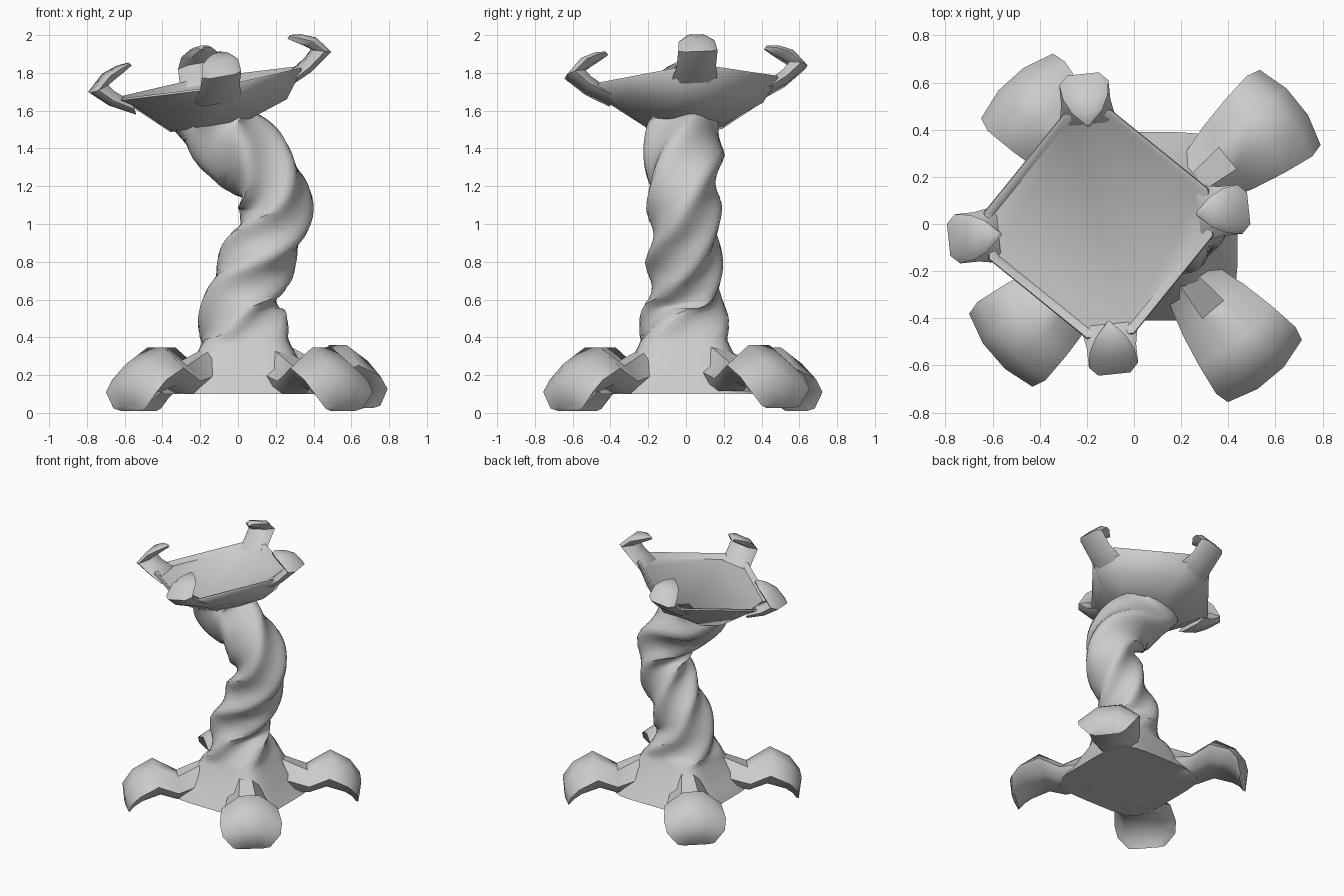
import bpy, bmesh
from math import sin, cos, radians, pi
from mathutils import Vector

if "Cube" in bpy.data.objects:
    bpy.data.objects.remove(bpy.data.objects["Cube"])


def loft(name, rings, angle):
    """Skin a list of equal-length point rings and cap both ends."""
    bm = bmesh.new()
    vs = [[bm.verts.new(p) for p in ring] for ring in rings]
    n = len(vs[0])
    for a, b in zip(vs, vs[1:]):
        for i in range(n):
            j = (i + 1) % n
            bm.faces.new((a[i], a[j], b[j], b[i]))
    bm.faces.new(vs[0][::-1])
    bm.faces.new(vs[-1])
    bmesh.ops.recalc_face_normals(bm, faces=bm.faces)
    me = bpy.data.meshes.new(name)
    bm.to_mesh(me)
    bm.free()
    ob = bpy.data.objects.new(name, me)
    bpy.context.collection.objects.link(ob)
    bpy.ops.object.select_all(action='DESELECT')
    ob.select_set(True)
    bpy.context.view_layer.objects.active = ob
    bpy.ops.object.shade_smooth_by_angle(angle=radians(angle))
    return ob


def spline(rows, steps):
    """Catmull-Rom through the rows; yields (point, tangent)."""
    P = [Vector(r) for r in rows]
    P = [P[0] - (P[1] - P[0])] + P + [P[-1] * 2 - P[-2]]
    out = []
    for k in range(1, len(P) - 2):
        a, b, c, d = P[k - 1:k + 3]
        last = k == len(P) - 3
        for s in range(steps + (1 if last else 0)):
            t = s / steps
            p = 0.5 * (2 * b + (c - a) * t + (2 * a - 5 * b + 4 * c - d) * t * t
                       + (3 * b - a - 3 * c + d) * t ** 3)
            g = 0.5 * ((c - a) + (2 * a - 5 * b + 4 * c - d) * 2 * t
                       + (3 * b - a - 3 * c + d) * 3 * t * t)
            out.append((p, g))
    return out


def limb(name, origin, ang, profile, angle, lift, crown, sag):
    """Six-sided limb; profile rows are r_top, z_top, r_low, z_low, half width."""
    u = Vector((cos(ang), sin(ang), 0))
    w = Vector((-sin(ang), cos(ang), 0))
    rings = []
    for r1, z1, r0, z0, hw in profile:
        rm, zm = r1 + (r0 - r1) * sag, z1 + (z0 - z1) * sag
        ring = []
        for r, z, s in ((r1, z1, crown), (rm, zm, 1), (r0, z0, .65),
                        (r0, z0, -.65), (rm, zm, -1), (r1, z1, -crown)):
            p = origin + u * r + w * hw * s
            p.z = z + lift(p)
            ring.append(p)
        rings.append(ring)
    return loft(name, rings, angle)


# Twisted, bending column flaring into a square base: x, z, half width
rows = [(.04, .10, .40), (.04, .25, .30), (.035, .40, .222), (.02, .58, .178),
        (.08, .75, .170), (.16, .93, .163), (.20, 1.08, .163), (.165, 1.22, .167),
        (.05, 1.36, .175), (-.09, 1.47, .18), (-.15, 1.60, .19)]
N = 32
rings = []
for p, g in spline(rows, 7):
    x, z, h = p
    side = Vector((g.y, 0, -g.x)).normalized()
    twist = radians(385) * max(0, z - .38) / 1.2
    ring = []
    for i in range(N):
        t = 2 * pi * i / N
        r = h * (abs(cos(t)) ** 5 + abs(sin(t)) ** 5) ** -.2
        a = t + twist
        ring.append(Vector((x, -.01, z)) + side * r * cos(a) + Vector((0, r * sin(a), 0)))
    rings.append(ring)
loft("twisted_column", rings, 50)

# Four clawed feet growing out of the base corners
foot = [(.22, .36, .24, .10, .10), (.46, .25, .47, .10, .17), (.63, .345, .59, .15, .20),
        (.77, .26, .72, .11, .22), (.84, .16, .77, .07, .205), (.83, .04, .80, .01, .13)]
for k, (deg, up) in enumerate(((39, .015), (132, 0), (221, 0), (310, 0))):
    limb(f"foot_{k + 1}", Vector((.04, -.01, 0)), radians(deg), foot, 50,
         lambda p, up=up: up, .35, .55)

# Tilted tray: octagon with long sides, short corners under the claws
C = Vector((-.15, 0, 0))
CORNERS = [radians(6 + 90 * k) for k in range(4)]


def plane(p):
    return 1.75 + .165 * (p.x - C.x) + .055 * p.y


def tray_ring(r, hw, z, sx, sy):
    ring = []
    for a in CORNERS:
        for s in (-1, 1):
            p = C + Vector((r * cos(a) - s * hw * sin(a), r * sin(a) + s * hw * cos(a), 0))
            p.z = z + sx * (p.x - C.x) + sy * p.y
            ring.append(p)
    return ring


loft("tray", [tray_ring(.20, .09, 1.52, .16, 0),
              tray_ring(.40, .10, 1.64, .05, .0),
              tray_ring(.48, .10, 1.74, .165, .055),
              tray_ring(.475, .10, 1.75, .165, .055),
              tray_ring(.455, .095, 1.745, .165, .055),
              tray_ring(.435, .09, 1.72, .165, .055)], 50)

# Claws curling inward over the tray corners
claw = [(.43, -.02, .40, -.10, .125), (.51, .04, .53, -.035, .105), (.545, .08, .64, .055, .105),
        (.50, .11, .565, .14, .095), (.465, .13, .49, .17, .065), (.415, .16, .43, .178, .012)]
for k, a in enumerate(CORNERS):
    limb(f"claw_{k + 1}", C, a, claw, 50, plane, .55, .6)
